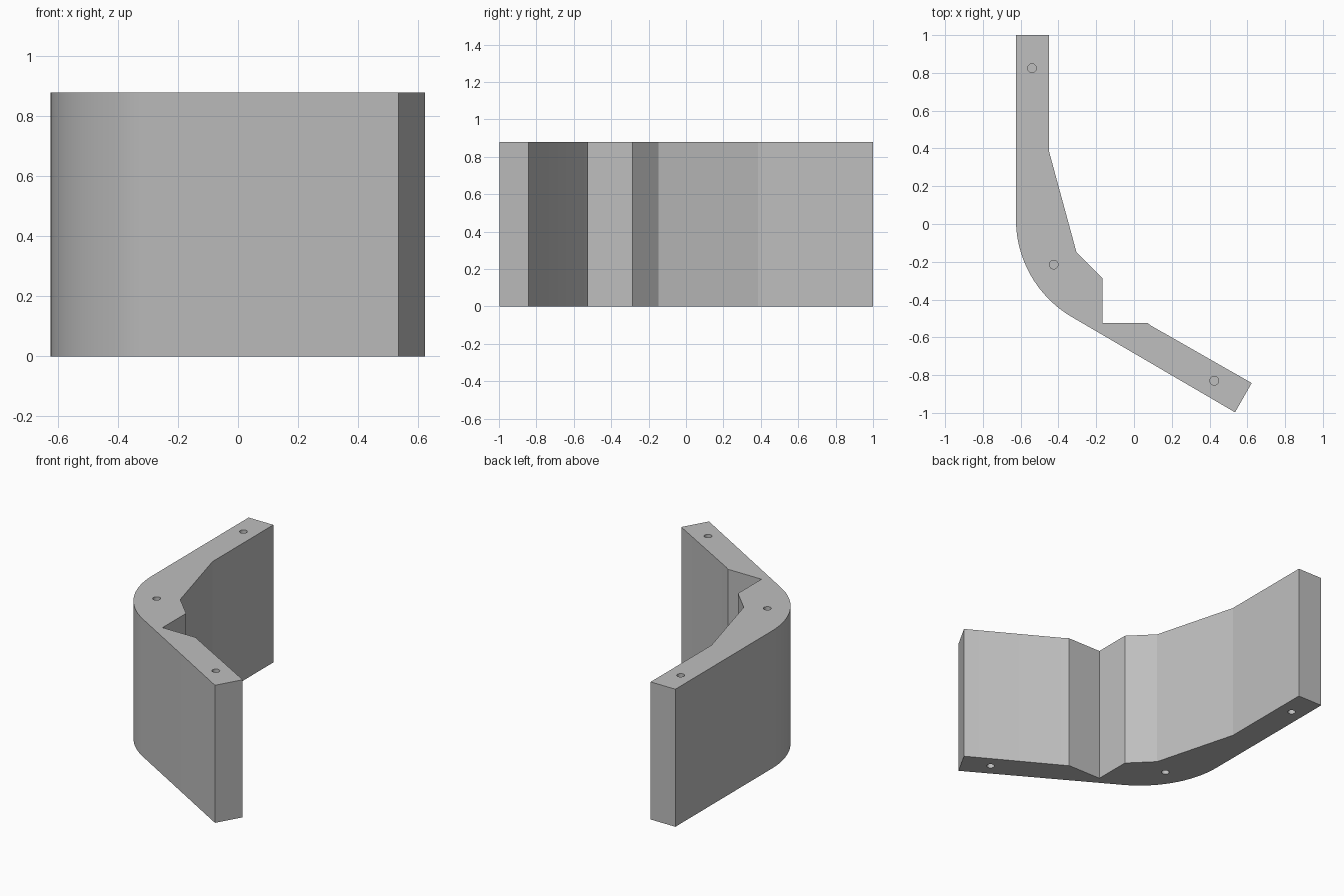
import bpy
import bmesh
from math import cos, sin, radians
from mathutils import Vector

HEIGHT = 0.88
HOLE_RADIUS = 0.023
HOLE_DEPTH = 0.2

cube = bpy.data.objects.get("Cube")
if cube:
    bpy.data.objects.remove(cube, do_unlink=True)

grey = bpy.data.materials.new("plain grey")
grey.use_nodes = True
grey.diffuse_color = (0.52, 0.52, 0.52, 1)
grey.node_tree.nodes["Principled BSDF"].inputs["Base Color"].default_value = grey.diffuse_color


def make_object(name, bm):
    bmesh.ops.recalc_face_normals(bm, faces=bm.faces)
    mesh = bpy.data.meshes.new(name)
    bm.to_mesh(mesh)
    bm.free()
    mesh.materials.append(grey)
    obj = bpy.data.objects.new(name, mesh)
    bpy.context.collection.objects.link(obj)
    return obj


# Outline: rounded outer bend, then the angled arm and the notched inner side
bend_center, bend_radius, steps = Vector((-0.025, 0.025)), 0.6, 24
outline = [(-0.45, 1), (-0.625, 1)]
for i in range(steps + 1):
    a = radians(180 + 60 * i / steps)
    outline.append(bend_center + bend_radius * Vector((cos(a), sin(a))))
outline += [(0.535, -0.997), (0.623, -0.842), (0.09, -0.538), (0.07, -0.523),
            (-0.168, -0.523), (-0.168, -0.285), (-0.305, -0.148), (-0.45, 0.385)]

# Bracket body
bm = bmesh.new()
base = bm.faces.new([bm.verts.new((x, y, 0)) for x, y in outline])
top = bmesh.ops.extrude_face_region(bm, geom=[base], use_keep_orig=True)
moved = [v for v in top["geom"] if isinstance(v, bmesh.types.BMVert)]
bmesh.ops.translate(bm, verts=moved, vec=(0, 0, HEIGHT))
bracket = make_object("angled_bracket", bm)

# Blind pin holes in both end faces
bm = bmesh.new()
for x, y in [(-0.54, 0.825), (-0.425, -0.215), (0.425, -0.83)]:
    for z in (0, HEIGHT):
        pin = bmesh.ops.create_cone(bm, cap_ends=True, segments=40, radius1=HOLE_RADIUS,
                                    radius2=HOLE_RADIUS, depth=2 * HOLE_DEPTH)
        bmesh.ops.translate(bm, verts=pin["verts"], vec=(x, y, z))
cutter = make_object("pin_hole_cutter", bm)
cutter.hide_render = True

cut = bracket.modifiers.new("pin holes", "BOOLEAN")
cut.operation = "DIFFERENCE"
cut.solver = "EXACT"
cut.object = cutter

bpy.ops.object.select_all(action="DESELECT")
bracket.select_set(True)
bpy.context.view_layer.objects.active = bracket
bpy.ops.object.modifier_apply(modifier=cut.name)
bpy.data.objects.remove(cutter, do_unlink=True)
bpy.ops.object.shade_smooth_by_angle(angle=radians(10))
